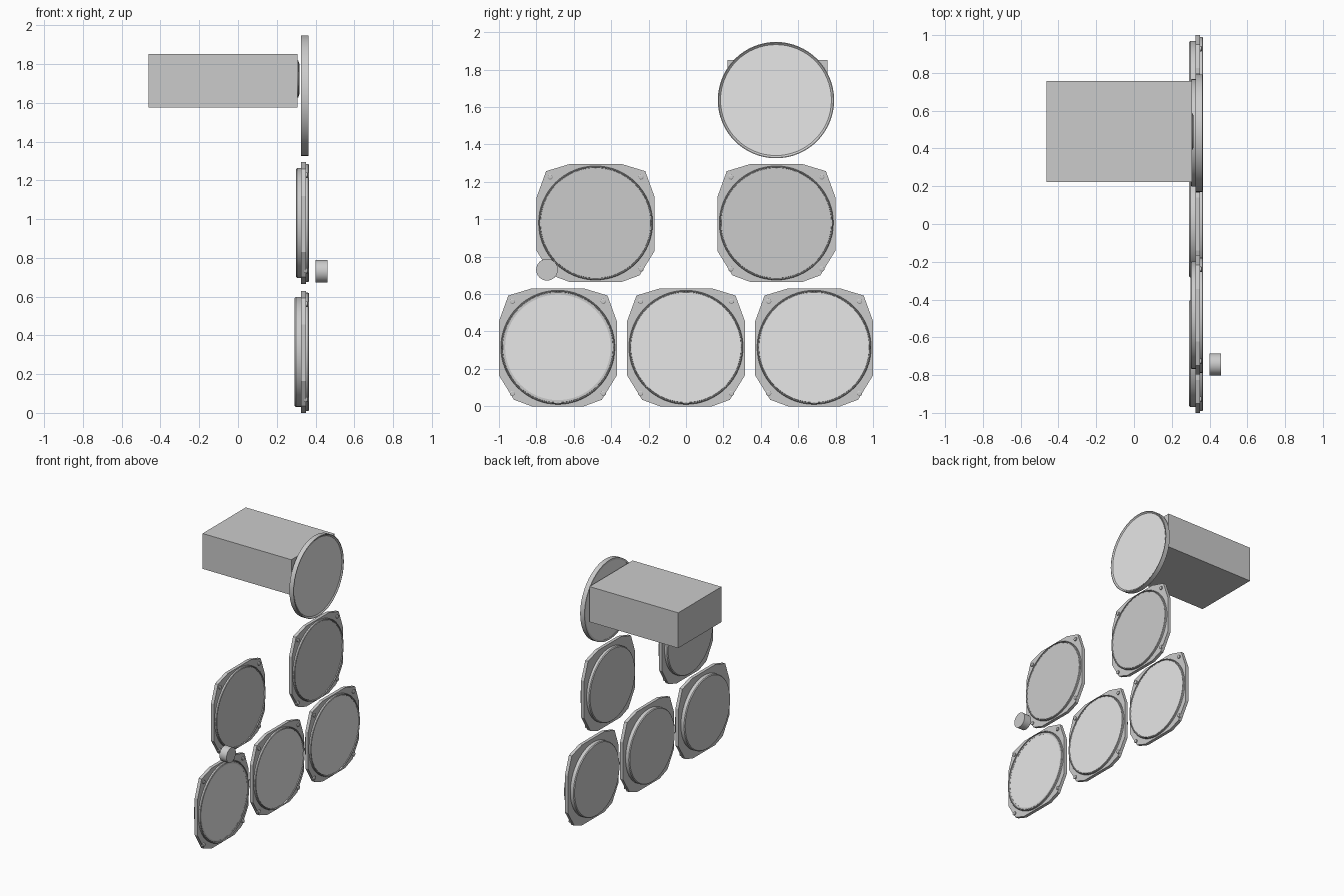
import bpy, bmesh, math

if "Cube" in bpy.data.objects:
    bpy.data.objects.remove(bpy.data.objects["Cube"])


def material(name, v):
    m = bpy.data.materials.new(name)
    m.diffuse_color = (v, v, v, 1)
    m.use_nodes = True
    m.node_tree.nodes["Principled BSDF"].inputs["Base Color"].default_value = m.diffuse_color
    return m


GREY = material("case grey", 0.6)
PALE = material("pale dial", 0.8)


def finish(name, bm, mat, smooth=True):
    bmesh.ops.remove_doubles(bm, verts=bm.verts, dist=1e-5)
    bmesh.ops.recalc_face_normals(bm, faces=bm.faces)
    me = bpy.data.meshes.new(name)
    bm.to_mesh(me)
    bm.free()
    me.materials.append(mat)
    ob = bpy.data.objects.new(name, me)
    bpy.context.collection.objects.link(ob)
    if smooth:
        bpy.ops.object.select_all(action='DESELECT')
        ob.select_set(True)
        bpy.context.view_layer.objects.active = ob
        bpy.ops.object.shade_smooth_by_angle(angle=math.radians(30))
    return ob


def lathe(name, profile, y, z, mat, segs=64, closed=False):
    """Spin (x, radius) points about an x-directed axis; open ends are capped."""
    bm = bmesh.new()
    rings = []
    for x, r in profile:
        rings.append([bm.verts.new((x, y + r * math.cos(2 * math.pi * i / segs),
                                    z + r * math.sin(2 * math.pi * i / segs)))
                      for i in range(segs)])
    pairs = list(zip(rings, rings[1:]))
    if closed:
        pairs.append((rings[-1], rings[0]))
    else:
        bm.faces.new(rings[0])
        bm.faces.new(rings[-1])
    for a, b in pairs:
        for i in range(segs):
            j = (i + 1) % segs
            bm.faces.new((a[i], a[j], b[j], b[i]))
    return finish(name, bm, mat)


def flange(name, y, z):
    """Plate with clipped corners, extruded along x."""
    half = [(0.14, 0.315), (0.265, 0.277), (0.315, 0.14),
            (0.315, -0.15), (0.235, -0.28), (0.14, -0.315)]
    outline = half + [(-a, b) for a, b in reversed(half)]
    bm = bmesh.new()
    face = bm.faces.new([bm.verts.new((0.325, y + a, z + b)) for a, b in outline])
    out = bmesh.ops.extrude_face_region(bm, geom=[face])
    bmesh.ops.translate(bm, vec=(0.025, 0, 0),
                        verts=[v for v in out["geom"] if isinstance(v, bmesh.types.BMVert)])
    finish(name, bm, GREY, smooth=False)


def gauge(name, y, z, back, dial_mat, dial_r):
    lathe(name + "_body", [(back, 0.278), (back + 0.006, 0.284), (0.33, 0.284)], y, z, GREY)
    flange(name + "_flange", y, z)
    # raised bezel with a narrow groove inside its outer lip
    lathe(name + "_bezel", [(0.34, 0.305), (0.362, 0.305), (0.366, 0.302), (0.366, 0.299),
                            (0.356, 0.2975), (0.356, 0.2955), (0.362, 0.2945),
                            (0.362, dial_r), (0.34, dial_r)],
          y, z, GREY, closed=True)
    lathe(name + "_dial", [(0.345, dial_r), (0.361, dial_r)], y, z, dial_mat)
    for sy in (-1, 1):
        for sz in (-1, 1):
            lathe(name + "_screw", [(0.34, 0.014), (0.358, 0.014), (0.361, 0.009)],
                  y + sy * 0.243, z + sz * 0.246, GREY, 16)


# bottom row of three, middle row of two
for label, y, r in (("left", -0.685, 0.282), ("centre", 0, 0.292), ("right", 0.685, 0.292)):
    gauge("lower_" + label + "_gauge", y, 0.315, 0.292, PALE, r)
for label, y in (("left", -0.483), ("right", 0.483)):
    gauge("middle_" + label + "_gauge", y, 0.980, 0.299, GREY, 0.292)

# top round gauge: rim sloping inwards to a recessed dial
lathe("top_gauge_rim", [(0.326, 0.311), (0.363, 0.311), (0.363, 0.307),
                        (0.354, 0.296), (0.326, 0.296)],
      0.481, 1.637, GREY, closed=True)
lathe("top_gauge_dial", [(0.328, 0.2965), (0.356, 0.2965)], 0.481, 1.637, PALE)

# rear case of the top gauge and its small coupling disc
bm = bmesh.new()
bmesh.ops.create_cube(bm, size=1)
for v in bm.verts:
    v.co = (-0.078 + v.co.x * 0.77, 0.49 + v.co.y * 0.535, 1.713 + v.co.z * 0.277)
finish("rear_case", bm, GREY, smooth=False)
lathe("coupling_disc", [(0.30, 0.095), (0.311, 0.095), (0.316, 0.08)], 0.49, 1.723, GREY, 32)

# adjusting knob in front of the middle left gauge
lathe("knob", [(0.40, 0.058), (0.461, 0.058)], -0.743, 0.73, GREY, 32)
